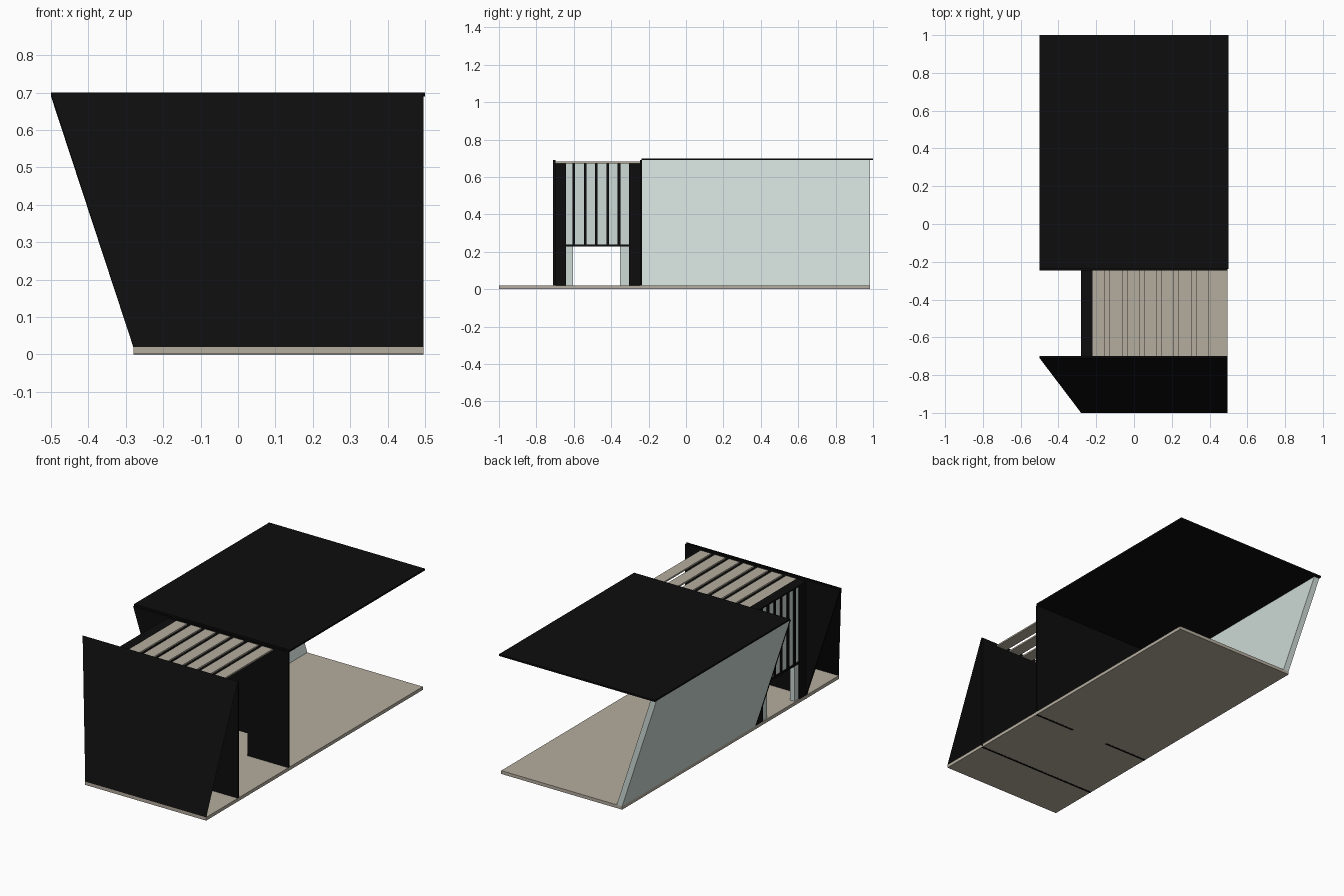
import bpy, bmesh

if "Cube" in bpy.data.objects:
    bpy.data.objects.remove(bpy.data.objects["Cube"])


def material(name, rgb):
    m = bpy.data.materials.new(name)
    m.diffuse_color = (*rgb, 1)
    m.use_nodes = True
    m.node_tree.nodes["Principled BSDF"].inputs["Base Color"].default_value = m.diffuse_color
    return m


BLACK = material("black cladding", (0.004, 0.004, 0.004))
BEIGE = material("beige timber", (0.46, 0.415, 0.345))
GLASS = material("pale glass", (0.61, 0.70, 0.665))


def finish(name, bm, mat):
    bmesh.ops.recalc_face_normals(bm, faces=bm.faces)
    me = bpy.data.meshes.new(name)
    bm.to_mesh(me)
    bm.free()
    me.materials.append(mat)
    ob = bpy.data.objects.new(name, me)
    bpy.context.collection.objects.link(ob)
    return ob


def prism(name, profile, y0, y1, mat):
    """Extrude an (x, z) profile along y."""
    bm = bmesh.new()
    face = bm.faces.new([bm.verts.new((x, y0, z)) for x, z in profile])
    out = bmesh.ops.extrude_face_region(bm, geom=[face])
    verts = [g for g in out["geom"] if isinstance(g, bmesh.types.BMVert)]
    bmesh.ops.translate(bm, verts=verts, vec=(0, y1 - y0, 0))
    return finish(name, bm, mat)


def box(name, x0, x1, y0, y1, z0, z1, mat):
    return prism(name, [(x0, z0), (x1, z0), (x1, z1), (x0, z1)], y0, y1, mat)


RIGHT, FOOT, TIP = 0.496, -0.28, -0.5   # right edge, foot and top of the slope
FRONT, REAR = -0.71, -0.235             # porch limits in y
T = 0.012                               # wall thickness

# floor and main roof
box("floor", FOOT, RIGHT, -1, 0.985, 0.001, 0.02, BEIGE)
box("roof", TIP, 0.5, REAR - 0.003, 1, 0.69, 0.70, BLACK)

# leaning glass side wall
prism("leaning_glass_wall", [(FOOT, 0.02), (FOOT + 0.035, 0.02),
      (TIP + 0.035, 0.69), (TIP, 0.69)], REAR, 0.985, GLASS)

# upright walls either side of the porch, the inner one with a low doorway
slope = [(RIGHT, 0.69), (TIP, 0.69), (FOOT, 0.02), (FOOT, 0)]
prism("front_wall", slope + [(RIGHT, 0)], FRONT, FRONT + T, BLACK)
prism("inner_wall", slope + [(0.0, 0), (0.0, 0.15), (0.235, 0.15), (0.235, 0),
      (RIGHT, 0)], REAR - T, REAR, BLACK)

# leaning front sheet
bm = bmesh.new()
bm.faces.new([bm.verts.new(p) for p in (
    (FOOT, -1, 0.02), (RIGHT, -1, 0.02), (RIGHT, FRONT, 0.698), (TIP, FRONT, 0.698))])
finish("leaning_front_sheet", bm, BLACK)

# porch roof slats
for i in range(7):
    c = -0.187 + 0.0915 * i
    box(f"roof_slat_{i}", c - 0.034, c + 0.034, FRONT + T, REAR - T, 0.673, 0.682, BEIGE)

# porch screen: posts, top cap, lintel and fins
X0, X1 = FOOT, -0.22
box("screen_post_front", X0, X1, FRONT + T, -0.642, 0.02, 0.675, BLACK)
box("screen_post_rear", X0, X1, -0.305, REAR - T, 0.02, 0.675, BLACK)
box("screen_cap", X0, X1, FRONT + T, REAR - T, 0.675, 0.682, BLACK)
box("screen_lintel", X0, X1, -0.642, -0.305, 0.228, 0.238, BLACK)
for i in range(5):
    c = -0.6 + 0.0605 * i
    box(f"screen_fin_{i}", X0, X1, c - 0.007, c + 0.007, 0.238, 0.675, BLACK)

# screen glass above the entrance and beside it
box("screen_glass", X0 + 0.008, X0 + 0.02, -0.642, -0.305, 0.238, 0.675, GLASS)
for name, a, b in (("front", -0.642, -0.605), ("rear", -0.354, -0.305)):
    box(f"entrance_side_glass_{name}", X0 + 0.008, X0 + 0.035, a, b, 0.02, 0.228, GLASS)
